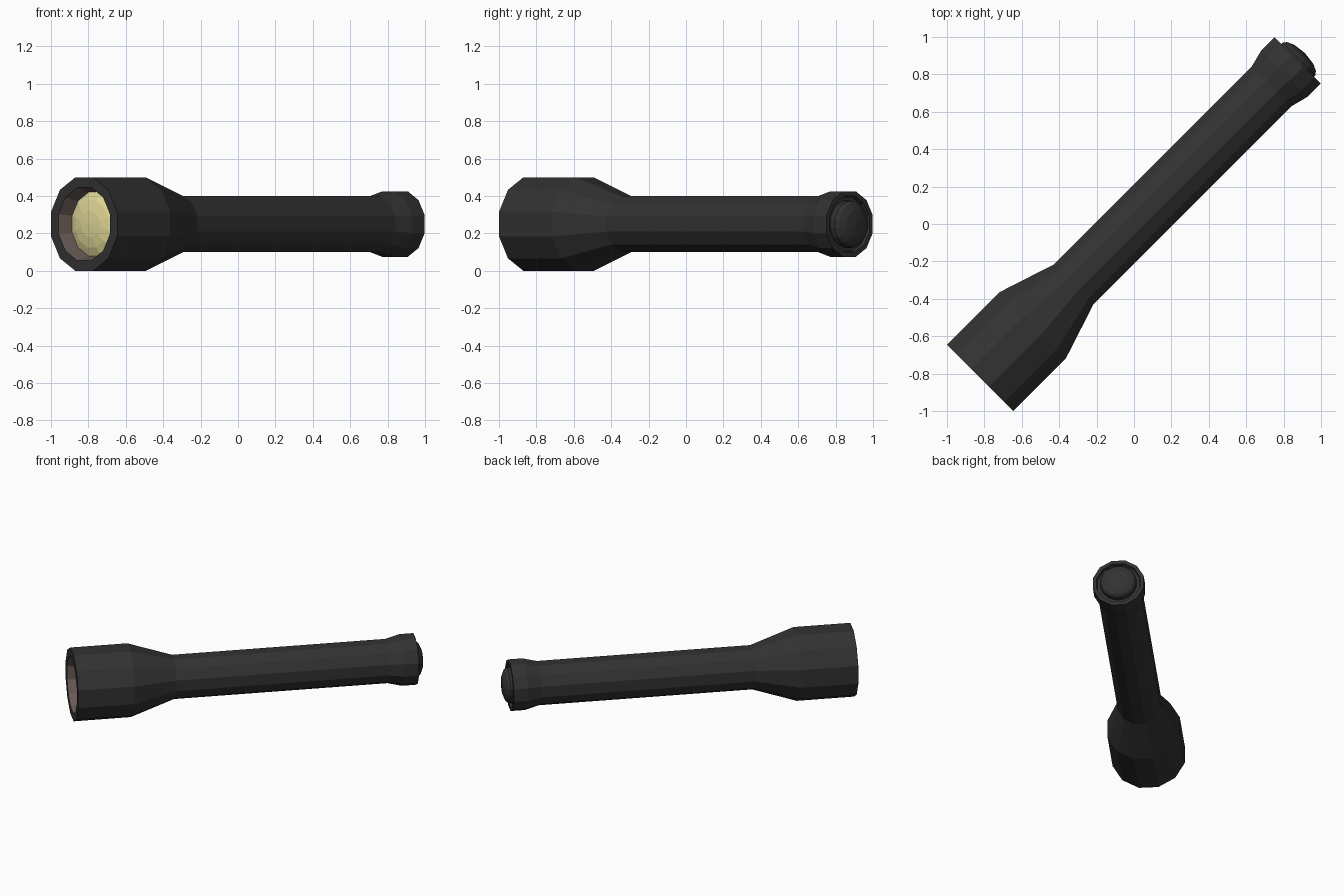
import bpy, bmesh, math

cube = bpy.data.objects.get("Cube")
if cube:
    bpy.data.objects.remove(cube, do_unlink=True)


def material(name, rgb):
    mat = bpy.data.materials.new(name)
    mat.use_nodes = True
    color = (*rgb, 1.0)
    mat.diffuse_color = color
    bsdf = next(n for n in mat.node_tree.nodes if n.type == 'BSDF_PRINCIPLED')
    bsdf.inputs["Base Color"].default_value = color
    return mat


def lathe(name, profile, sides, mat):
    """Spin (position along axis, flat-to-axis radius) points round local x."""
    bm = bmesh.new()
    step = 2 * math.pi / sides
    rings = []
    for s, radius in profile:
        if radius == 0:
            rings.append([bm.verts.new((s, 0, 0))] * sides)
            continue
        r = radius / math.cos(step / 2)
        angles = [(j + 0.5) * step for j in range(sides)]
        rings.append([bm.verts.new((s, r * math.cos(a), r * math.sin(a)))
                      for a in angles])
    for near, far in zip(rings, rings[1:]):
        for j in range(sides):
            k = (j + 1) % sides
            corners = [near[j], near[k], far[k], far[j]]
            bm.faces.new(list(dict.fromkeys(corners)))
    mesh = bpy.data.meshes.new(name)
    bm.to_mesh(mesh)
    bm.free()
    mesh.materials.append(mat)
    obj = bpy.data.objects.new(name, mesh)
    bpy.context.collection.objects.link(obj)
    # Lie flat, turned diagonally
    obj.location.z = 0.25
    obj.rotation_euler.z = math.pi / 4
    return obj


black = material("black plastic", (0.032, 0.032, 0.032))
brown = material("brown grey reflector", (0.14, 0.102, 0.091))
yellow = material("pale yellow lens", (0.75, 0.69, 0.31))

FRONT, BACK = -1.163, 1.237
LENS = FRONT + 0.08

# Rim, head, tapered neck, handle, flared tail and the groove inside it
lathe("casing", [(FRONT, 0.195), (FRONT, 0.25), (-0.764, 0.25),
                 (-0.456, 0.15), (1.039, 0.15), (1.138, 0.175),
                 (BACK, 0.175), (BACK, 0.15), (BACK - 0.02, 0.145),
                 (BACK - 0.02, 0.12)], 12, black)

# Sloping wall between the lens and the rim
lathe("reflector", [(LENS, 0.17), (FRONT, 0.195)], 12, brown)

# Shallow faceted lens
lathe("lens", [(LENS - 0.04, 0), (LENS - 0.035, 0.07),
               (LENS - 0.022, 0.125), (LENS, 0.172)], 12, yellow)

# Domed button in the tail
lathe("tail_button", [(BACK - 0.02, 0.125), (BACK + 0.012, 0.123),
                      (BACK + 0.03, 0.108), (BACK + 0.047, 0.07),
                      (BACK + 0.055, 0)], 16, black)
